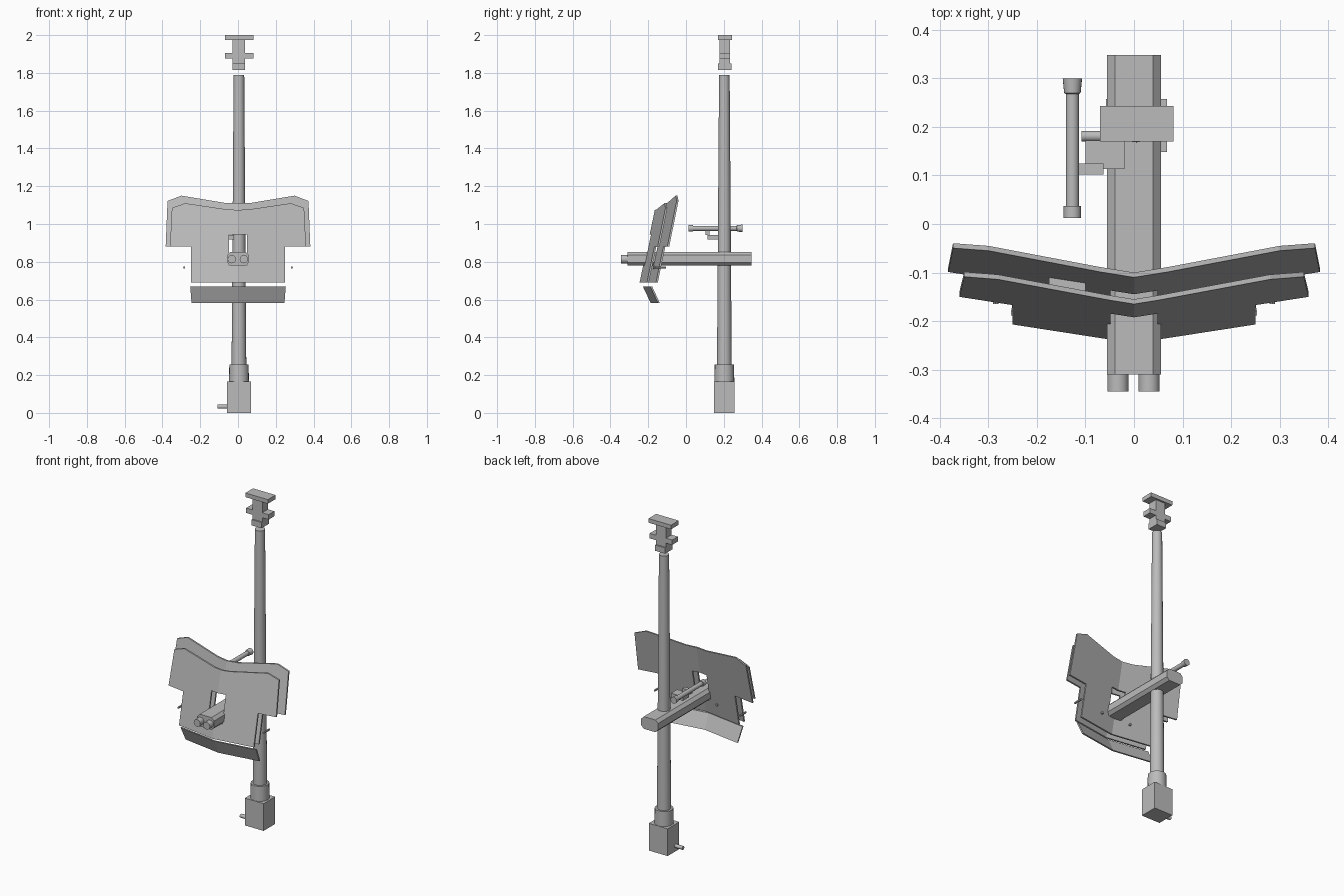
import bpy
import bmesh
import math
from mathutils import Vector

cube = bpy.data.objects.get("Cube")
if cube:
    bpy.data.objects.remove(cube, do_unlink=True)

grey = bpy.data.materials.new("plain_grey")
grey.use_nodes = True
COLOUR = (0.5, 0.5, 0.5, 1)
grey.diffuse_color = COLOUR
grey.node_tree.nodes["Principled BSDF"].inputs["Base Color"].default_value = COLOUR


def finish(name, bm, smooth=False):
    """Turn a bmesh into a named object with the shared material."""
    bmesh.ops.recalc_face_normals(bm, faces=bm.faces)
    mesh = bpy.data.meshes.new(name)
    bm.to_mesh(mesh)
    bm.free()
    mesh.materials.append(grey)
    obj = bpy.data.objects.new(name, mesh)
    bpy.context.collection.objects.link(obj)
    if smooth:
        bpy.ops.object.select_all(action="DESELECT")
        obj.select_set(True)
        bpy.context.view_layer.objects.active = obj
        bpy.ops.object.shade_smooth_by_angle(angle=math.radians(40))
    return obj


def box(name, x, y, z):
    """Box given by its (min, max) range on each axis."""
    bm = bmesh.new()
    bmesh.ops.create_cube(bm, size=1)
    for v in bm.verts:
        v.co = [r[0] if c < 0 else r[1] for c, r in zip(v.co, (x, y, z))]
    return finish(name, bm)


def turned(name, origin, axis, profile, sides=20):
    """Round part: profile is (distance along axis, radius) pairs."""
    bm = bmesh.new()
    turn = Vector((0, 0, 1)).rotation_difference(Vector(axis))
    rings = []
    for d, r in profile:
        ring = []
        for i in range(sides):
            a = math.tau * i / sides
            p = turn @ Vector((r * math.cos(a), r * math.sin(a), d))
            ring.append(bm.verts.new(Vector(origin) + p))
        rings.append(ring)
    for low, high in zip(rings, rings[1:]):
        for i in range(sides):
            j = (i + 1) % sides
            bm.faces.new((low[i], low[j], high[j], high[i]))
    bm.faces.new(rings[0])
    bm.faces.new(rings[-1])
    return finish(name, bm, smooth=True)


def plate(name, outline, y0, z0, lean, sweep=0.155, thick=0.01):
    """Folded plate: half outline in x, z, leaning with height, swept back with x."""
    bm = bmesh.new()
    front, back = [
        [bm.verts.new((x, y0 + shift + lean * (z - z0) + sweep * x, z)) for x, z in outline]
        for shift in (0, thick)
    ]
    bm.faces.new(front)
    bm.faces.new(back)
    n = len(outline)
    for i in range(n):
        j = (i + 1) % n
        if outline[i][0] or outline[j][0]:
            bm.faces.new((front[i], front[j], back[j], back[i]))
    obj = finish(name, bm)
    mirror = obj.modifiers.new("Mirror", "MIRROR")
    mirror.merge_threshold = 0.0005
    return obj


MX, MY = 0.005, 0.203      # mast axis

# Mast with its foot
turned("mast", (MX, MY, 0), (0, 0, 1), [(0.25, 0.039), (1.79, 0.028)])
turned("mast_collar", (MX, MY, 0), (0, 0, 1), [(0.16, 0.053), (0.255, 0.051)])
box("mast_foot", (-0.058, 0.068), (0.148, 0.258), (0, 0.165))
turned("foot_peg", (-0.108, 0.181, 0.033), (1, 0, 0), [(0, 0.011), (0.055, 0.011)], 12)

# Bracket above the mast
box("bracket_top", (-0.07, 0.081), (0.17, 0.243), (1.975, 2.0))
box("bracket_stem", (MX - 0.033, MX + 0.033), (0.178, 0.232), (1.84, 1.98))
box("bracket_arms", (-0.07, 0.081), (0.178, 0.232), (1.876, 1.906))
box("bracket_base", (MX - 0.033, MX + 0.033), (0.17, 0.24), (1.815, 1.85))

# Long housing with chamfered edges and twin barrel ends
bm = bmesh.new()
w, h, cut = 0.056, 0.037, 0.017
section = [(w, h - cut), (w - cut, h), (cut - w, h), (-w, h - cut),
           (-w, cut - h), (cut - w, -h), (w - cut, -h), (w, cut - h)]
face = bm.faces.new([bm.verts.new((x, -0.31, 0.816 + z)) for x, z in section])
grown = bmesh.ops.extrude_face_region(bm, geom=[face], use_keep_orig=True)["geom"]
bmesh.ops.translate(bm, vec=(0, 0.658, 0),
                    verts=[g for g in grown if isinstance(g, bmesh.types.BMVert)])
finish("housing", bm)
for side, x in (("right", -0.033), ("left", 0.031)):
    turned(side + "_barrel_end", (x, -0.345, 0.814), (0, 1, 0), [(0, 0.022), (0.045, 0.022)])

# Front and back shield plates, each with a barrel opening
WINDOW = [(0, 0.78), (0.048, 0.78), (0.048, 0.945), (0, 0.945)]
LOWER = [(0.25, 0.88), (0.25, 0.69), (0, 0.69)]
plate("front_shield",
      [(0, 1.075), (0.05, 1.076), (0.28, 1.11), (0.35, 1.085), (0.36, 0.88)] + LOWER + WINDOW,
      -0.165, 1.075, 0.21)
plate("back_shield",
      [(0, 1.11), (0.07, 1.112), (0.3, 1.15), (0.373, 1.122), (0.383, 0.88)] + LOWER + WINDOW,
      -0.11, 1.11, 0.21)
plate("lower_flap", [(0, 0.669), (0.253, 0.669), (0.246, 0.583), (0, 0.583)],
      -0.228, 0.669, -0.47)

# Spacer between the plates
bm = bmesh.new()
bmesh.ops.create_cube(bm, size=1)
for v in bm.verts:
    x = -0.1 if v.co.x > 0 else -0.175
    z = 0.98 if v.co.z > 0 else 0.94
    y = -0.109 if v.co.y > 0 else -0.156
    v.co = (x, y + 0.21 * (z - 1.11) - 0.155 * x, z)
finish("shield_spacer", bm)

# Small pegs behind the shield
for side, s in (("right", -1), ("left", 1)):
    turned(side + "_outer_peg", (s * 0.285, -0.165, 0.77), (0, 1, 0),
           [(0, 0.006), (0.058, 0.006)], 8)
    turned(side + "_inner_peg", (s * 0.1, -0.175, 0.77), (0, 1, 0),
           [(0, 0.007), (0.03, 0.007)], 8)

# Sighting tube and its mount
turned("sight_tube", (-0.127, 0, 0.977), (0, 1, 0),
       [(0.012, 0.018), (0.037, 0.018), (0.037, 0.0135), (0.268, 0.0135),
        (0.27, 0.017), (0.3, 0.02)])
box("sight_mount_front", (-0.115, -0.063), (0.102, 0.125), (0.942, 0.966))
box("sight_mount_arm", (-0.1, -0.02), (0.113, 0.172), (0.918, 0.943))
